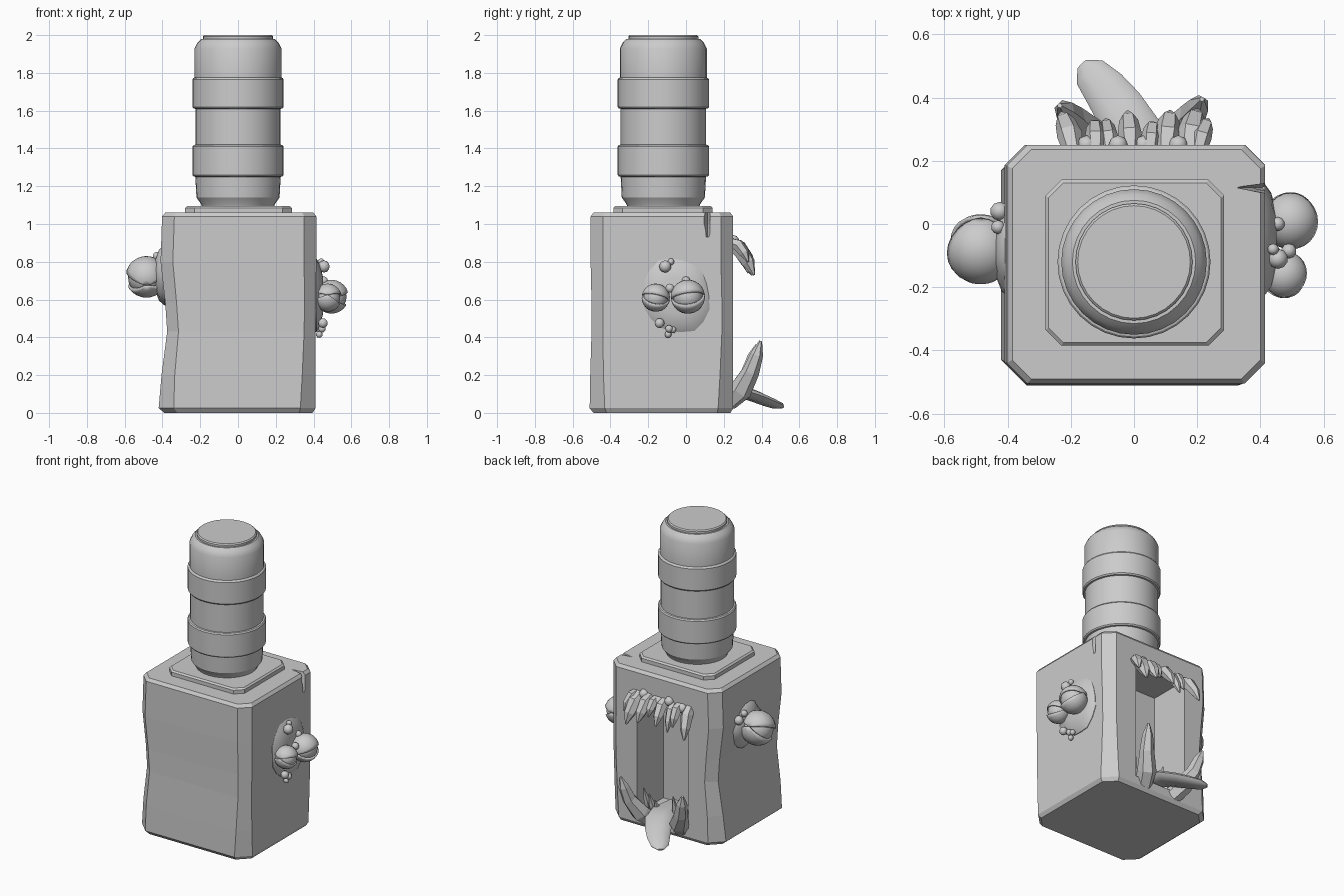
import bpy, bmesh, math, random
from mathutils import Vector, Matrix

if "Cube" in bpy.data.objects:
    bpy.data.objects.remove(bpy.data.objects["Cube"])

random.seed(4)


def finish(name, bm, smooth=None):
    bmesh.ops.recalc_face_normals(bm, faces=bm.faces[:])
    me = bpy.data.meshes.new(name)
    bm.to_mesh(me)
    bm.free()
    ob = bpy.data.objects.new(name, me)
    bpy.context.collection.objects.link(ob)
    if smooth:
        bpy.ops.object.select_all(action='DESELECT')
        ob.select_set(True)
        bpy.context.view_layer.objects.active = ob
        bpy.ops.object.shade_smooth_by_angle(angle=math.radians(smooth))
    return ob


def loft(rings):
    """Bridge equal-length closed rings and cap both ends."""
    bm = bmesh.new()
    rows = [[bm.verts.new(p) for p in r] for r in rings]
    n = len(rows[0])
    for a, b in zip(rows, rows[1:]):
        for i in range(n):
            bm.faces.new((a[i], a[(i + 1) % n], b[(i + 1) % n], b[i]))
    bm.faces.new(rows[0][::-1])
    bm.faces.new(rows[-1])
    return bm


def octagon(z, x0, x1, y0, y1, c):
    return [(x0 + c, y0, z), (x1 - c, y0, z), (x1, y0 + c, z), (x1, y1 - c, z),
            (x1 - c, y1, z), (x0 + c, y1, z), (x0, y1 - c, z), (x0, y0 + c, z)]


def horn(name, pts, radii, sides=6, flat=1.0, smooth=None):
    """Tapered, bent spike along a path; flat squashes its thickness."""
    pts = [Vector(p) for p in pts]
    rings = []
    for i, (p, r) in enumerate(zip(pts, radii)):
        d = (pts[min(i + 1, len(pts) - 1)] - pts[max(i - 1, 0)]).normalized()
        u = d.cross(Vector((0, 0, 1))).normalized()
        v = u.cross(d)
        rings.append([p + u * r * math.cos(t) + v * r * flat * math.sin(t)
                      for t in (math.tau * k / sides for k in range(sides))])
    return finish(name, loft(rings), smooth)


def ball(name, c, r, seg=14, scale=(1, 1, 1)):
    bm = bmesh.new()
    bmesh.ops.create_uvsphere(bm, u_segments=seg, v_segments=seg * 2 // 3, radius=r)
    bmesh.ops.scale(bm, vec=scale, verts=bm.verts)
    bmesh.ops.translate(bm, vec=c, verts=bm.verts)
    return finish(name, bm, 40)


def cut(ob, cutter):
    cutter.hide_render = True
    cutter.hide_viewport = True
    m = ob.modifiers.new("cut", 'BOOLEAN')
    m.operation = 'DIFFERENCE'
    m.solver = 'EXACT'
    m.object = cutter


# Body: worn box with chamfered corners
body = finish("body", loft([octagon(*a) for a in (
    (0.0, -.39, .395, -.49, .235, .07), (.025, -.42, .41, -.51, .25, .08),
    (.20, -.405, .41, -.507, .25, .07), (.43, -.375, .41, -.50, .25, .06),
    (.58, -.385, .412, -.50, .25, .06), (.80, -.41, .415, -.505, .25, .065),
    (1.04, -.402, .415, -.505, .25, .065), (1.06, -.385, .40, -.49, .235, .06))]))

# Mouth cavity in the back and a small crack at the top right edge
bm = bmesh.new()
bmesh.ops.create_cube(bm, size=1)
bmesh.ops.scale(bm, vec=(.39, .45, .82), verts=bm.verts)
bmesh.ops.translate(bm, vec=(0, .19, .49), verts=bm.verts)
cut(body, finish("mouth_cutter", bm))
cut(body, finish("crack_cutter", loft([
    [(.43, .09, z0), (.43, .13, z0), (x, .115, z0)]
    for z0, x in ((.93, .405), (1.0, .37), (1.08, .31))])))

# Chamfered mounting plate on top
finish("top_plate", loft([octagon(*a) for a in (
    (1.05, -.28, .285, -.385, .14, .05), (1.085, -.28, .285, -.385, .14, .05),
    (1.095, -.27, .275, -.375, .13, .047))]))

# Banded barrel, turned from a profile
profile = [(1.09, .19), (1.105, .195), (1.14, .22), (1.25, .226), (1.252, .236), (1.26, .242),
           (1.41, .242), (1.418, .236), (1.42, .226), (1.61, .226), (1.612, .236), (1.62, .242),
           (1.765, .242), (1.773, .236), (1.775, .23), (1.93, .23), (1.96, .215), (1.98, .195),
           (1.98, .185), (1.993, .185), (2.0, .178)]
finish("barrel", loft([[(r * math.cos(math.tau * k / 32), -.12 + r * math.sin(math.tau * k / 32), z)
                        for k in range(32)] for z, r in profile]), 30)


# Fleshy socket patches with a ragged outline
def patch(name, side, x, cy, cz, ry, rz, out):
    n = 18
    jit = [random.uniform(.92, 1.06) for _ in range(n)]
    finish(name, loft([[(side * (x + d), cy + ry * s * j * math.cos(math.tau * k / n),
                         cz + rz * s * j * math.sin(math.tau * k / n)) for k, j in enumerate(jit)]
                       for d, s in ((-.04, 1), (.005, 1), (out * .6, .85), (out, .5))]), 35)


# Eyeball with an upper and a lower lid shell
def eye(name, side, c, r, roll):
    ball(name + "_ball", c, r, 16)
    for part, lo, hi in (("upper_lid", 22, 165), ("lower_lid", -165, -28)):
        bm = bmesh.new()
        bmesh.ops.create_uvsphere(bm, u_segments=24, v_segments=12, radius=r * 1.13)
        bmesh.ops.rotate(bm, matrix=Matrix.Rotation(math.pi / 2, 3, 'X'), verts=bm.verts)
        gone = []
        for f in bm.faces:
            m = f.calc_center_median()
            a = math.degrees(math.atan2(m.z, side * m.x))
            if not lo < a < hi:
                gone.append(f)
        bmesh.ops.delete(bm, geom=gone, context='FACES')
        bmesh.ops.rotate(bm, matrix=Matrix.Rotation(math.radians(roll), 3, 'X'), verts=bm.verts)
        bmesh.ops.translate(bm, vec=c, verts=bm.verts)
        ob = finish(name + "_" + part, bm, 40)
        s = ob.modifiers.new("thickness", 'SOLIDIFY')
        s.thickness = r * .14
        s.offset = -1


patch("right_socket", 1, .41, -.05, .62, .18, .205, .04)
eye("right_large_eye", 1, (.495, .01, .615), .08, 8)
eye("right_small_eye", 1, (.475, -.16, .61), .066, -12)
patch("left_socket", -1, .385, -.08, .73, .155, .155, .055)
eye("left_eye", -1, (-.485, -.08, .72), .098, 25)

# Warts around the sockets
for i, (x, y, z, r) in enumerate((
        (.455, -.11, .775, .032), (.44, -.08, .80, .018), (.455, 0, .70, .022),
        (.45, -.14, .475, .026), (.445, -.09, .445, .02), (.435, -.07, .44, .018),
        (.49, -.085, .66, .024), (-.425, .04, .80, .03), (-.43, -.01, .83, .022))):
    ball(f"wart_{i}", (x, y, z), r, 10)
ball("wart_drip", (.43, -.095, .415), .018, 8, (1, 1, 1))

# Lolling tongue
horn("tongue", [(.05, .02, .10), (.03, .20, .12), (.0, .29, .115), (-.05, .37, .085),
                (-.095, .43, .06), (-.14, .48, .04), (-.165, .505, .03)],
     [.07, .085, .088, .08, .07, .055, .02], 10, .36, 40)

# Lower tusks
horn("right_tusk", [(.11, .22, .06), (.14, .29, .12), (.185, .345, .22), (.205, .375, .31), (.215, .395, .38)],
     [.055, .06, .045, .034, .008])
horn("left_tusk", [(-.12, .22, .06), (-.15, .29, .12), (-.195, .335, .21), (-.22, .36, .30), (-.235, .375, .36)],
     [.055, .06, .045, .034, .008])

# Upper teeth hanging over the mouth's edge
for i, (x, tx, ty, tz, r) in enumerate((
        (-.19, -.23, .35, .73, .04), (-.12, -.125, .325, .78, .034), (-.075, -.09, .33, .74, .03),
        (-.01, -.02, .355, .77, .038), (.05, .06, .32, .80, .032), (.10, .115, .355, .76, .042),
        (.17, .20, .36, .73, .045), (.20, .235, .33, .80, .034))):
    a, b = Vector((x, .22, .905)), Vector((tx, ty, tz))
    bulge = Vector((0, .018, .02))
    horn(f"upper_tooth_{i}", [a, a.lerp(b, .35) + bulge, a.lerp(b, .7) + bulge * .7, b],
         [r * .75, r, r * .8, r * .15])

# Gum bumps at the teeth roots
for i, x in enumerate((-.15, -.05, .03, .14)):
    ball(f"gum_{i}", (x, .25, .89 + .02 * (i % 2)), .032, 8)

# Small inner lower teeth
for i, x in enumerate((-.15, -.10, -.05, .08, .12, .16)):
    h = .10 + .03 * (i % 3)
    horn(f"lower_tooth_{i}", [(x, .17, .06), (x, .19, .06 + h * .6), (x * 1.05, .215, .09 + h)],
         [.024, .022, .004], 5)
